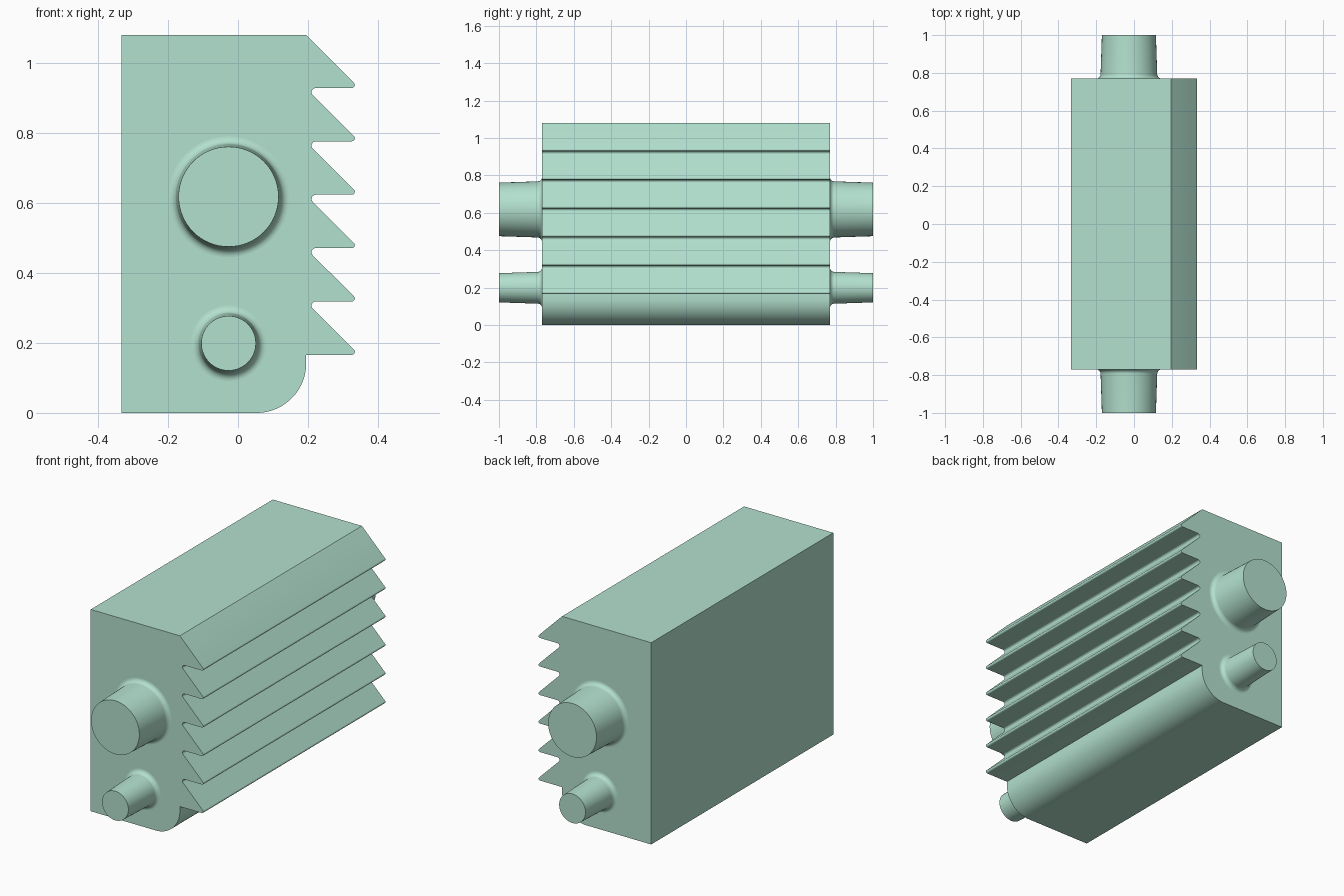
import bpy, bmesh
from math import sin, cos, radians, tau

if "Cube" in bpy.data.objects:
    bpy.data.objects.remove(bpy.data.objects["Cube"])

HALF = 0.77  # half length of the block along y


def arc(cx, cz, r, a0, a1, n):
    angles = [radians(a0 + (a1 - a0) * i / n) for i in range(n + 1)]
    return [(cx + r * cos(a), cz + r * sin(a)) for a in angles]


def finish(name, bm):
    bmesh.ops.recalc_face_normals(bm, faces=bm.faces[:])
    mesh = bpy.data.meshes.new(name)
    bm.to_mesh(mesh)
    bm.free()
    obj = bpy.data.objects.new(name, mesh)
    bpy.context.collection.objects.link(obj)
    bpy.ops.object.select_all(action='DESELECT')
    obj.select_set(True)
    bpy.context.view_layer.objects.active = obj
    mat = bpy.data.materials.get("mint") or bpy.data.materials.new("mint")
    mat.diffuse_color = (0.45, 0.75, 0.62, 1)
    mat.use_nodes = True
    mat.node_tree.nodes["Principled BSDF"].inputs["Base Color"].default_value = mat.diffuse_color
    mesh.materials.append(mat)
    bpy.ops.object.shade_smooth_by_angle(angle=radians(30))
    return obj


# Toothed block: profile in xz, extruded along y
TEETH, PITCH, TIP_R, ROOT_R = 6, 0.1526, 0.0085, 0.0122
profile = [(-0.333, 1.08), (0.195, 1.08)]
for i in range(TEETH):
    z = 0.929 - i * PITCH
    profile += arc(0.346 - 2.414 * TIP_R, z + TIP_R, TIP_R, 45, -90, 8)
    if i < TEETH - 1:
        profile += arc(0.193 + 2.414 * ROOT_R, z - ROOT_R, ROOT_R, 90, 225, 8)
    else:
        profile.append((0.195, z))
profile += arc(0.053, 0.142, 0.142, 0, -90, 20)
profile.append((-0.333, 0))

bm = bmesh.new()
face = bm.faces.new([bm.verts.new((x, -HALF, z)) for x, z in profile])
out = bmesh.ops.extrude_face_region(bm, geom=[face])
moved = [v for v in out["geom"] if isinstance(v, bmesh.types.BMVert)]
bmesh.ops.translate(bm, verts=moved, vec=(0, 2 * HALF, 0))
finish("toothed_block", bm)


# Tapered pins with filleted bases, mirrored to both ends
def pin(name, cx, cz, r_end, r_base, fillet, sides=64):
    section = [(r_end, 1.0)]
    section += arc(r_base + fillet, HALF + fillet, fillet, 180, 270, 8)
    bm = bmesh.new()
    rings = [[bm.verts.new((cx + r * cos(tau * k / sides), -y,
                            cz + r * sin(tau * k / sides)))
              for k in range(sides)] for r, y in section]
    bm.faces.new(rings[0])
    for a, b in zip(rings, rings[1:]):
        for k in range(sides):
            j = (k + 1) % sides
            bm.faces.new((a[k], a[j], b[j], b[k]))
    obj = finish(name, bm)
    mirror = obj.modifiers.new("both_ends", 'MIRROR')
    mirror.use_axis = (False, True, False)


pin("large_pins", -0.027, 0.618, 0.143, 0.15, 0.023)
pin("small_pins", -0.027, 0.199, 0.078, 0.085, 0.023)
